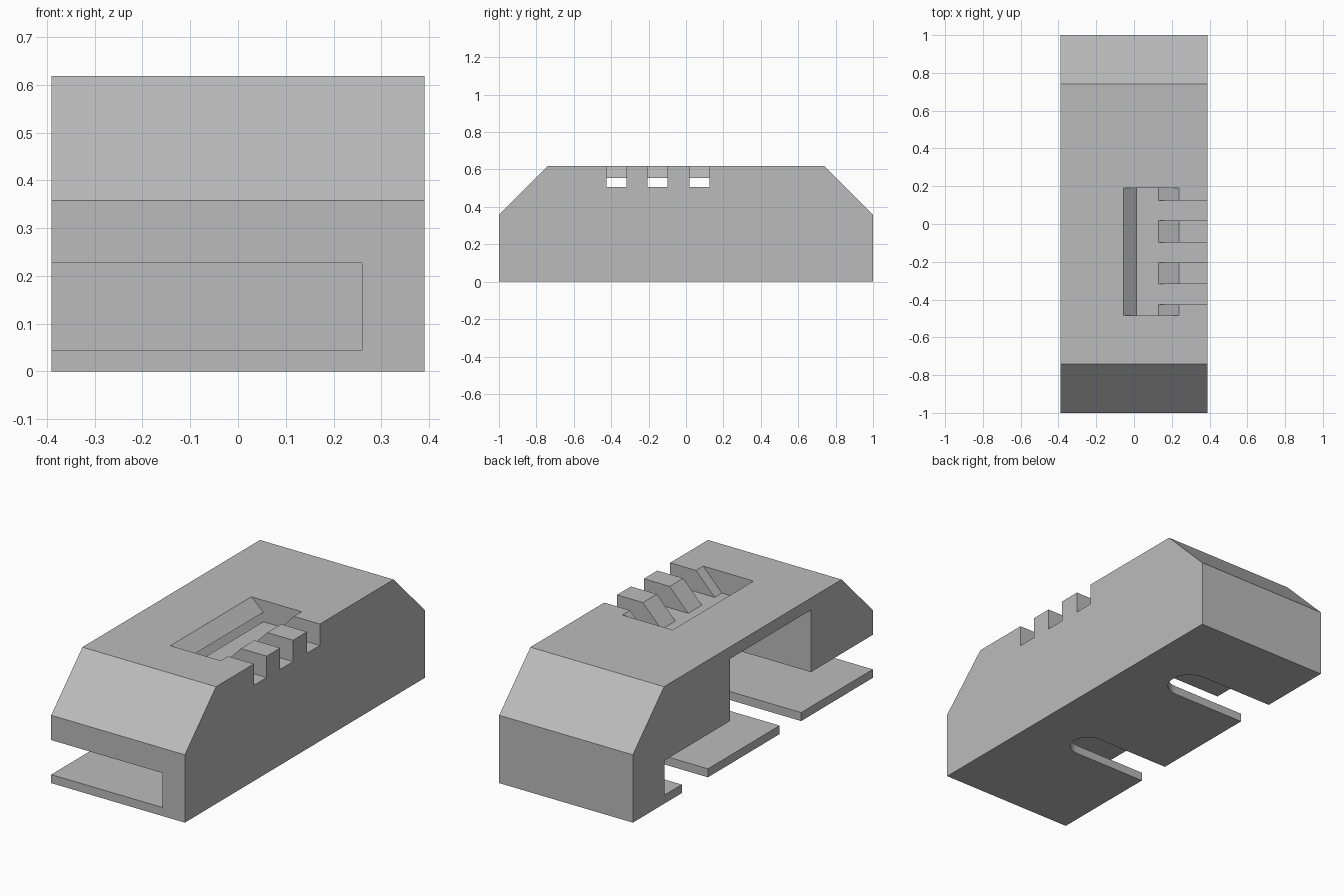
import bpy
import bmesh
import math
from mathutils import Vector

cube = bpy.data.objects.get("Cube")
if cube:
    bpy.data.objects.remove(cube, do_unlink=True)

grey = bpy.data.materials.new("plain_grey")
grey.use_nodes = True
colour = (0.5, 0.5, 0.5, 1.0)
grey.diffuse_color = colour
grey.node_tree.nodes["Principled BSDF"].inputs["Base Color"].default_value = colour


def prism(name, profile, axis, start, end):
    """Extrude a 2D profile along an axis; the profile uses the other two axes in order."""
    def place(p):
        co = list(p)
        co.insert("xyz".index(axis), start)
        return co
    bm = bmesh.new()
    face = bm.faces.new([bm.verts.new(place(p)) for p in profile])
    move = Vector((0, 0, 0))
    move["xyz".index(axis)] = end - start
    new = bmesh.ops.extrude_face_region(bm, geom=[face])["geom"]
    bmesh.ops.translate(bm, vec=move, verts=[v for v in new if isinstance(v, bmesh.types.BMVert)])
    bmesh.ops.recalc_face_normals(bm, faces=bm.faces[:])
    mesh = bpy.data.meshes.new(name)
    bm.to_mesh(mesh)
    bm.free()
    mesh.materials.append(grey)
    obj = bpy.data.objects.new(name, mesh)
    bpy.context.collection.objects.link(obj)
    return obj


def rect(a0, a1, b0, b1):
    return [(a0, b0), (a1, b0), (a1, b1), (a0, b1)]


def cut(body, cutter):
    """Subtract the cutter, then discard it."""
    cutter.hide_render = True
    mod = body.modifiers.new("cut", "BOOLEAN")
    mod.operation = "DIFFERENCE"
    mod.solver = "EXACT"
    mod.object = cutter
    bpy.context.view_layer.objects.active = body
    bpy.ops.object.modifier_apply(modifier=mod.name)
    bpy.data.objects.remove(cutter, do_unlink=True)


HALF_W, HEIGHT, SHELF, CEILING = 0.39, 0.618, 0.045, 0.227

# Block with sloped ends
body = prism("housing_block", [
    (-1, 0), (1, 0), (1, 0.358), (0.74, HEIGHT), (-0.74, HEIGHT), (-1, 0.358),
], "x", -HALF_W, HALF_W)

# Low cavity above the bottom plate, open at the front and one side
cut(body, prism("low_cavity", rect(-0.6, 0.26, SHELF, CEILING), "z" and "y", -1.2, 0.735))

# Side opening that joins a funnel-shaped well in the top
cut(body, prism("side_opening_and_well", [
    (0.35, 0.733), (0.13, 0.505), (0.015, 0.505), (0.015, 0.15),
    (-0.6, 0.15), (-0.6, 0.555), (0.015, 0.555), (-0.125, 0.681),
], "y", -0.485, 0.19))

# Three wire notches leaving teeth along the other side
for y0, y1 in ((-0.425, -0.318), (-0.205, -0.098), (0.018, 0.125)):
    cut(body, prism("wire_notch", rect(0.1, 0.6, 0.505, 0.8), "y", y0, y1))

# Round-ended screw slots through the bottom plate
for y, r in ((0.483, 0.109), (-0.313, 0.09)):
    arc = [math.pi * (i / 24 - 0.5) for i in range(25)]
    outline = [(0.04 + r * math.cos(a), y + r * math.sin(a)) for a in arc]
    outline += [(-0.6, y + r), (-0.6, y - r)]
    cut(body, prism("plate_slot", outline, "z", -0.1, 0.1))

# Smooth the slot ends, keep all other edges sharp
bpy.ops.object.select_all(action="DESELECT")
body.select_set(True)
bpy.context.view_layer.objects.active = body
bpy.ops.object.shade_smooth_by_angle(angle=math.radians(30))
